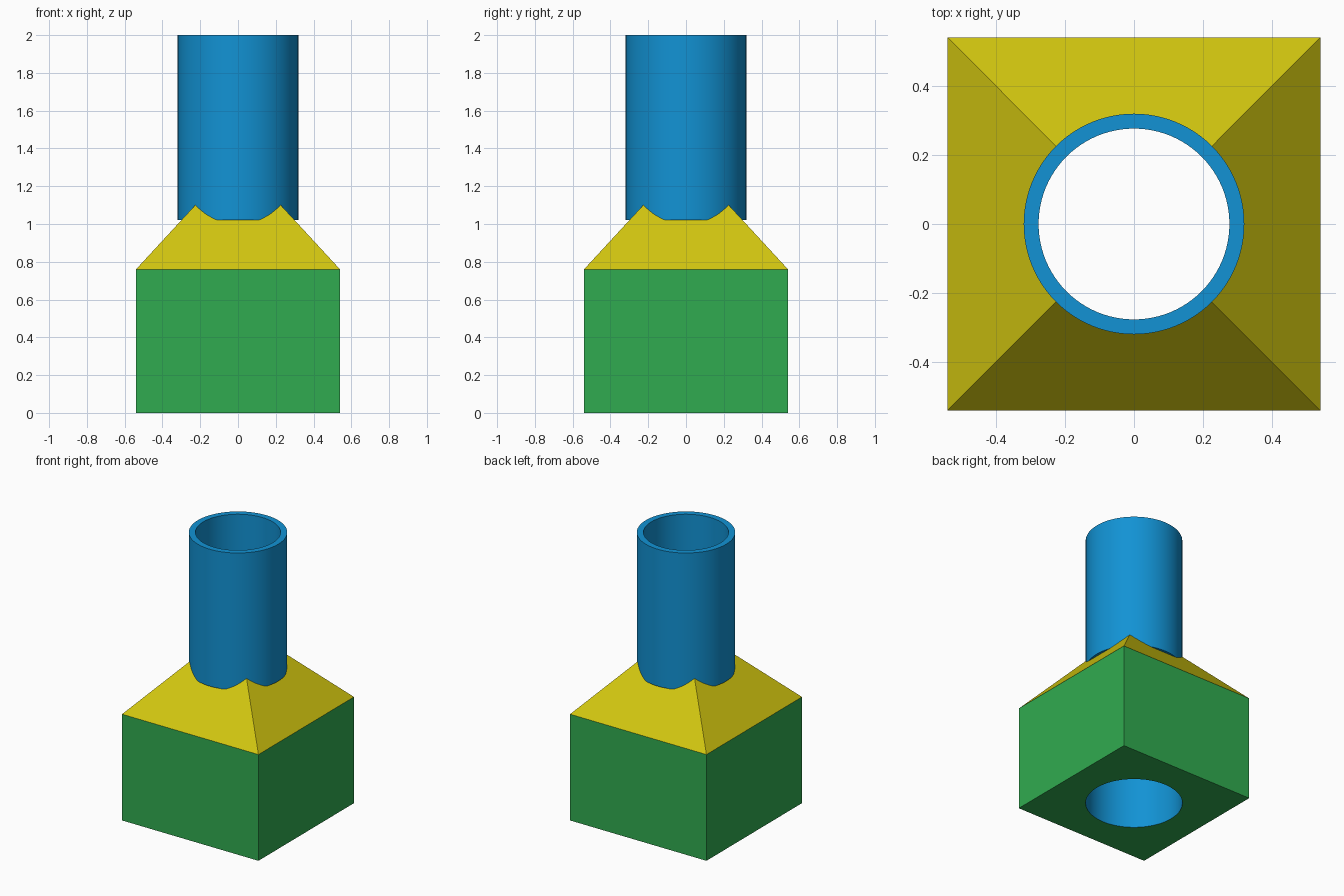
import bpy, bmesh, math

if "Cube" in bpy.data.objects:
    bpy.data.objects.remove(bpy.data.objects["Cube"])

HALF, BASE_TOP, APEX = 0.54, 0.76, 1.345
TUBE_BOTTOM, TOP = 1.02, 2.0
R_OUT, R_IN = 0.319, 0.276
SEG = 96


def material(name, rgb):
    m = bpy.data.materials.new(name)
    m.diffuse_color = (*rgb, 1)
    m.use_nodes = True
    m.node_tree.nodes["Principled BSDF"].inputs["Base Color"].default_value = m.diffuse_color
    return m


BLUE = material("blue", (0.006, 0.29, 0.66))
GREEN = material("green", (0.03, 0.41, 0.08))
YELLOW = material("yellow", (0.65, 0.57, 0.005))


def add(name, bm, mats):
    bmesh.ops.recalc_face_normals(bm, faces=bm.faces)
    me = bpy.data.meshes.new(name)
    bm.to_mesh(me)
    bm.free()
    ob = bpy.data.objects.new(name, me)
    bpy.context.collection.objects.link(ob)
    for m in mats:
        me.materials.append(m)
    return ob


def frustum(name, r1, r2, z0, z1, seg, mats):
    """Cone, cylinder or (seg = 4) square prism / pyramid between two heights."""
    bm = bmesh.new()
    bmesh.ops.create_cone(bm, cap_ends=True, segments=seg, radius1=r1,
                          radius2=r2, depth=z1 - z0)
    for v in bm.verts:
        x, y = v.co.x, v.co.y
        if seg == 4:  # turn the square so its sides face the axes
            c = math.sqrt(0.5)
            x, y = (x - y) * c, (x + y) * c
        v.co = (x, y, v.co.z + (z0 + z1) / 2)
    return add(name, bm, mats)


def activate(ob):
    bpy.ops.object.select_all(action='DESELECT')
    ob.select_set(True)
    bpy.context.view_layer.objects.active = ob


def drill(ob, radius, z0, z1):
    """Cut a round vertical hole."""
    cutter = frustum("hole_cutter", radius, radius, z0, z1, SEG, [])
    cutter.hide_render = True
    mod = ob.modifiers.new("hole", 'BOOLEAN')
    mod.operation, mod.solver, mod.object = 'DIFFERENCE', 'EXACT', cutter
    activate(ob)
    bpy.ops.object.modifier_apply(modifier=mod.name)
    bpy.data.objects.remove(cutter)


def finish(ob):
    """Blue bore walls, smooth round surfaces."""
    for p in ob.data.polygons:
        bore = abs(p.normal.z) < 0.1 and math.hypot(p.center.x, p.center.y) < 0.4
        p.material_index = 1 if bore else 0
    activate(ob)
    bpy.ops.object.shade_smooth_by_angle(angle=math.radians(30))


diag = HALF * math.sqrt(2)

# square base block with a socket from below
base = frustum("base_block", diag, diag, 0, BASE_TOP, 4, [GREEN, BLUE])
drill(base, R_OUT, -0.1, BASE_TOP + 0.1)
finish(base)

# sloped shoulder, bored through, its peaks sunk into the tube wall
shoulder = frustum("sloped_shoulder", diag, 0, BASE_TOP, APEX, 4, [YELLOW, BLUE])
drill(shoulder, R_IN, BASE_TOP - 0.1, APEX + 0.1)
drill(shoulder, 0.298, TUBE_BOTTOM + 0.004, APEX + 0.2)
finish(shoulder)

# round tube: rectangular wall profile swept around the axis
bm = bmesh.new()
profile = [(R_OUT, TUBE_BOTTOM), (R_OUT, TOP), (R_IN, TOP), (R_IN, TUBE_BOTTOM)]
rings = [[bm.verts.new((r * math.cos(a), r * math.sin(a), z)) for r, z in profile]
         for a in (2 * math.pi * i / SEG for i in range(SEG))]
for i in range(SEG):
    a, b = rings[i], rings[(i + 1) % SEG]
    for j in range(4):
        k = (j + 1) % 4
        bm.faces.new((a[j], b[j], b[k], a[k]))
tube = add("round_tube", bm, [BLUE])
activate(tube)
bpy.ops.object.shade_smooth_by_angle(angle=math.radians(30))
